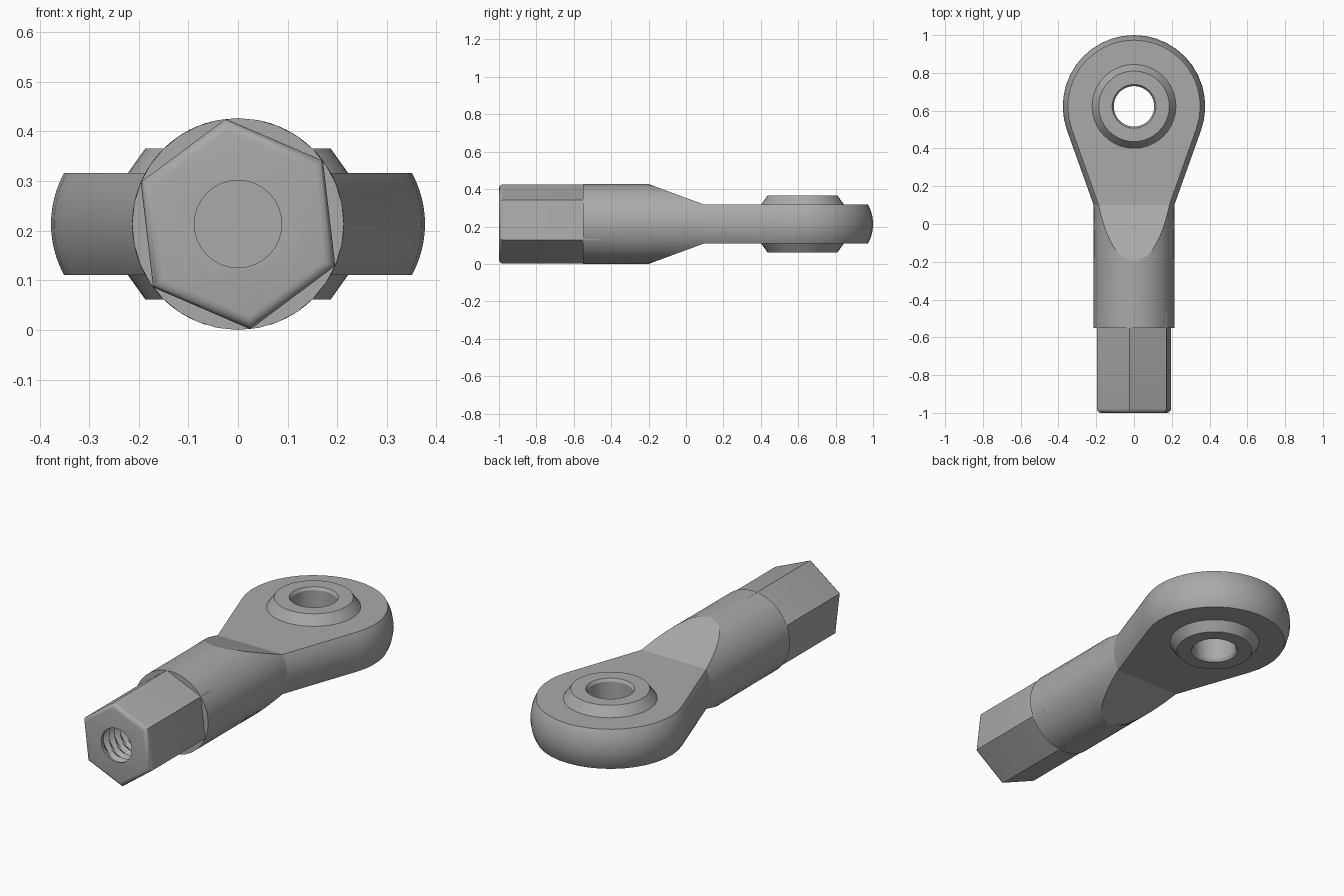
import bpy, bmesh, math
from mathutils import Vector

if "Cube" in bpy.data.objects:
    bpy.data.objects.remove(bpy.data.objects["Cube"])

R = 0.2135             # shank radius, also height of the centre axis
HEAD_Y, HEAD_R = 0.623, 0.377
FLAT = 0.103           # half thickness of the head

steel = bpy.data.materials.new("grey steel")
steel.use_nodes = True
grey = (0.4, 0.4, 0.4, 1)
steel.diffuse_color = grey
steel.node_tree.nodes["Principled BSDF"].inputs["Base Color"].default_value = grey


def finish(name, bm):
    bmesh.ops.remove_doubles(bm, verts=bm.verts, dist=0.0005)
    bmesh.ops.recalc_face_normals(bm, faces=bm.faces)
    mesh = bpy.data.meshes.new(name)
    bm.to_mesh(mesh)
    bm.free()
    mesh.materials.append(steel)
    obj = bpy.data.objects.new(name, mesh)
    bpy.context.collection.objects.link(obj)
    return obj


def activate(obj):
    bpy.ops.object.select_all(action='DESELECT')
    obj.select_set(True)
    bpy.context.view_layer.objects.active = obj


def smooth(obj, degrees):
    activate(obj)
    bpy.ops.object.shade_smooth_by_angle(angle=math.radians(degrees))


def cut(obj, cutter):
    activate(obj)
    mod = obj.modifiers.new("cut", 'BOOLEAN')
    mod.operation, mod.solver, mod.object = 'DIFFERENCE', 'EXACT', cutter
    bpy.ops.object.modifier_apply(modifier=mod.name)
    bpy.data.objects.remove(cutter)


def skin(bm, rows, closed=False):
    """Bridge consecutive rows of vertices with quads."""
    for a, b in zip(rows, rows[1:]):
        n = len(a)
        for i in range(n if closed else n - 1):
            j = (i + 1) % n
            bm.faces.new((a[i], a[j], b[j], b[i]))


def ring(bm, radius, z, n=40):
    return [bm.verts.new((radius * math.cos(math.tau * i / n),
                          HEAD_Y + radius * math.sin(math.tau * i / n), z))
            for i in range(n)]


# Rod end body: round shank, tapered flats, teardrop head with a bulged rim
stations = [(R, -0.55, 0, R)]
for k in range(11):
    t = k / 10
    stations.append((R, -0.2 + 0.3 * t, 0, R + (FLAT - R) * t))
drop = HEAD_Y - 0.1
tangent = math.atan2(-drop, R) + math.acos(HEAD_R / math.hypot(R, drop))
for k in range(13):
    a = tangent + (math.pi / 2 - tangent) * k / 12
    stations.append((HEAD_R * math.cos(a), HEAD_Y + HEAD_R * math.sin(a), a, FLAT))

bm = bmesh.new()
sides = []
for side in (1, -1):
    rows = []
    for x, y, normal, half in stations:
        limit = math.asin(min(1, half / R))
        row = []
        for k in range(17):
            a = limit * (k / 8 - 1)
            inset = R * (1 - math.cos(a))
            row.append(bm.verts.new((side * (x - inset * math.cos(normal)),
                                     y - inset * math.sin(normal),
                                     R + R * math.sin(a))))
        rows.append(row)
    skin(bm, rows)
    sides.append(rows)
right, left = sides
for end in (0, -1):
    skin(bm, [[row[end] for row in right], [row[end] for row in left]])
bm.faces.new(right[0] + left[0][-2:0:-1])
body = finish("rod_end_body", bm)

# Seat opening for the ball
bm = bmesh.new()
rows = [ring(bm, 0.17, z) for z in (-0.1, 0.6)]
skin(bm, rows, True)
for row in rows:
    bm.faces.new(row)
cut(body, finish("seat_cutter", bm))
smooth(body, 15)

# Swivel ball with conical collars and a chamfered bore
bm = bmesh.new()
upper = [(0.107, 0.138), (0.116, 0.152), (0.187, 0.152), (0.222, FLAT), (0.222, 0.09)]
profile = upper + [(r, -z) for r, z in reversed(upper)]
rows = [ring(bm, r, R + z) for r, z in profile]
skin(bm, rows + rows[:1], True)
smooth(finish("swivel_ball", bm), 20)

# Hexagonal wrench section with a rounded front rim
bm = bmesh.new()
rows = []
for y in (-1.0, -0.47):
    rows.append([bm.verts.new((R * math.cos(a), y, R + R * math.sin(a)))
                 for a in (math.radians(36.7 + 60 * i) for i in range(6))])
skin(bm, rows, True)
for row in rows:
    bm.faces.new(row)
rim = [e for e in bm.edges if all(v.co.y < -0.99 for v in e.verts)]
bmesh.ops.bevel(bm, geom=rim, offset=0.022, segments=4, profile=0.5, affect='EDGES')
hexagon = finish("hex_section", bm)

# Helical thread cut into the front
PITCH, SEGMENTS = 0.045, 32
bm = bmesh.new()
rows = []
for k in range(-2, 44):
    row = []
    for i in range(SEGMENTS):
        phase = (k / 4 + i / SEGMENTS) % 1
        radius = 0.088 + 0.022 * (1 - abs(2 * phase - 1))
        if k < 2:
            radius = 0.088
        a = math.tau * i / SEGMENTS
        row.append(bm.verts.new((radius * math.cos(a), -1 + k * PITCH / 4,
                                 R + radius * math.sin(a))))
    rows.append(row)
skin(bm, rows, True)
for row in (rows[0], rows[-1]):
    centre = bm.verts.new(sum((v.co for v in row), Vector()) / SEGMENTS)
    for i in range(SEGMENTS):
        bm.faces.new((row[i], row[(i + 1) % SEGMENTS], centre))
cut(hexagon, finish("thread_cutter", bm))
smooth(hexagon, 35)
